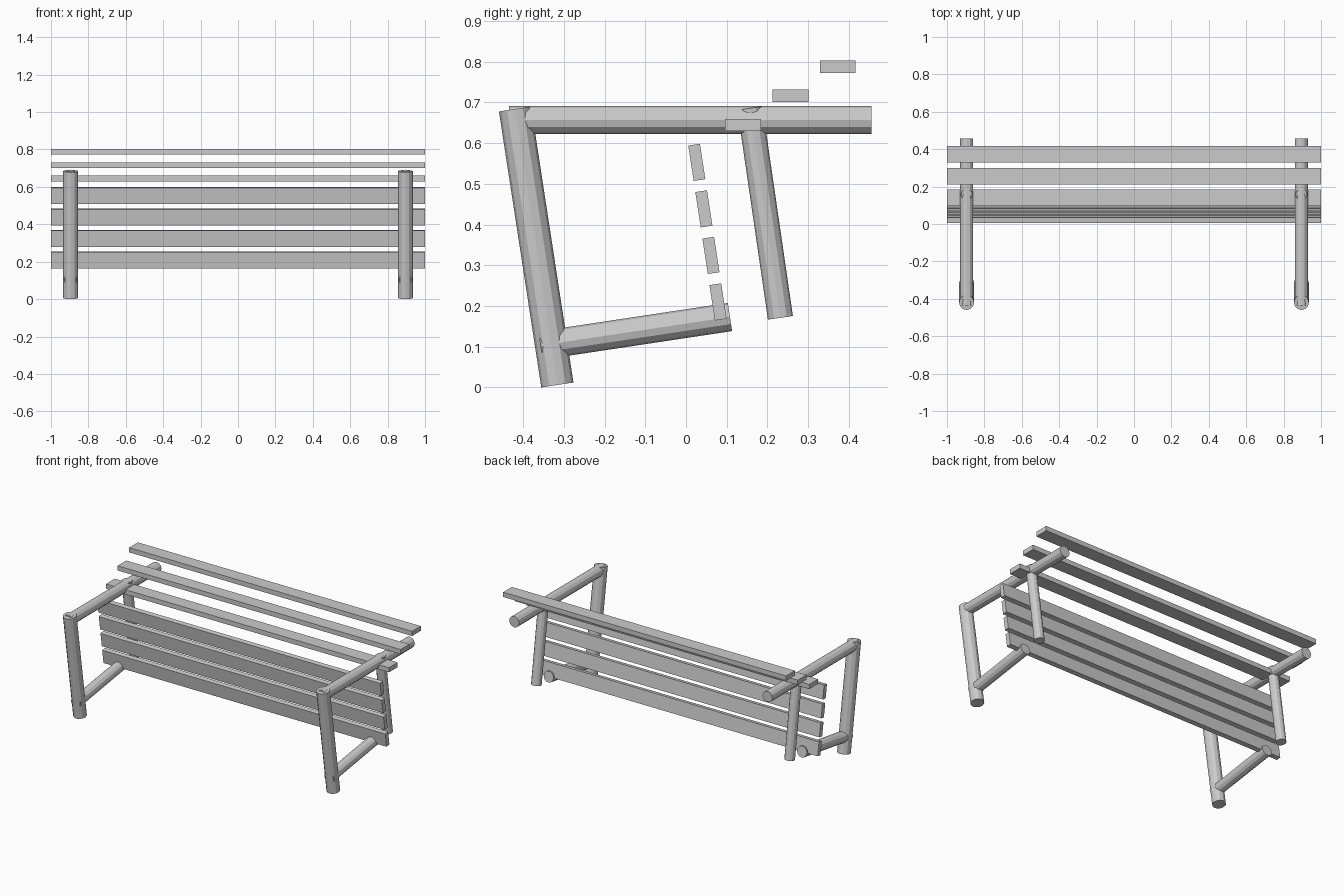
import bpy
from math import atan2
from mathutils import Vector

if "Cube" in bpy.data.objects:
    bpy.data.objects.remove(bpy.data.objects["Cube"])

SIDE_X = 0.895    # frame distance from the centre
TILT = 0.152      # lean of the back slats


def pole(name, x, start, end, radius):
    """Round bar between two (y, z) points."""
    a, b = Vector((x, *start)), Vector((x, *end))
    d = b - a
    bpy.ops.mesh.primitive_cylinder_add(vertices=12, radius=radius, depth=d.length,
                                        location=(a + b) / 2,
                                        rotation=(atan2(-d.y, d.z), 0, 0))
    bpy.context.object.name = name


def slat(name, y, z, height, depth, tilt=0):
    """Full-width board."""
    bpy.ops.mesh.primitive_cube_add(size=1, location=(0, y, z), rotation=(tilt, 0, 0))
    ob = bpy.context.object
    ob.name = name
    ob.scale = (2, depth, height)


# Side frames
for side, x in (("left", -SIDE_X), ("right", SIDE_X)):
    pole(f"front_leg_{side}", x, (-0.316, 0.006), (-0.420, 0.684), 0.04)
    pole(f"top_rail_{side}", x, (-0.435, 0.657), (0.456, 0.657), 0.035)
    pole(f"lower_rail_{side}", x, (-0.357, 0.103), (0.108, 0.173), 0.035)
    pole(f"rear_post_{side}", x, (0.232, 0.171), (0.157, 0.686), 0.031)

# Leaning slats between the rails
for i in range(4):
    slat(f"leaning_slat_{i + 1}", 0.0265 + 0.0174 * i, 0.553 - 0.1143 * i,
         0.088, 0.029, TILT)

# Flat slats stepping upward to the rear
for i in range(3):
    slat(f"flat_slat_{i + 1}", 0.140 + 0.1165 * i, 0.645 + 0.0715 * i, 0.030, 0.088)
